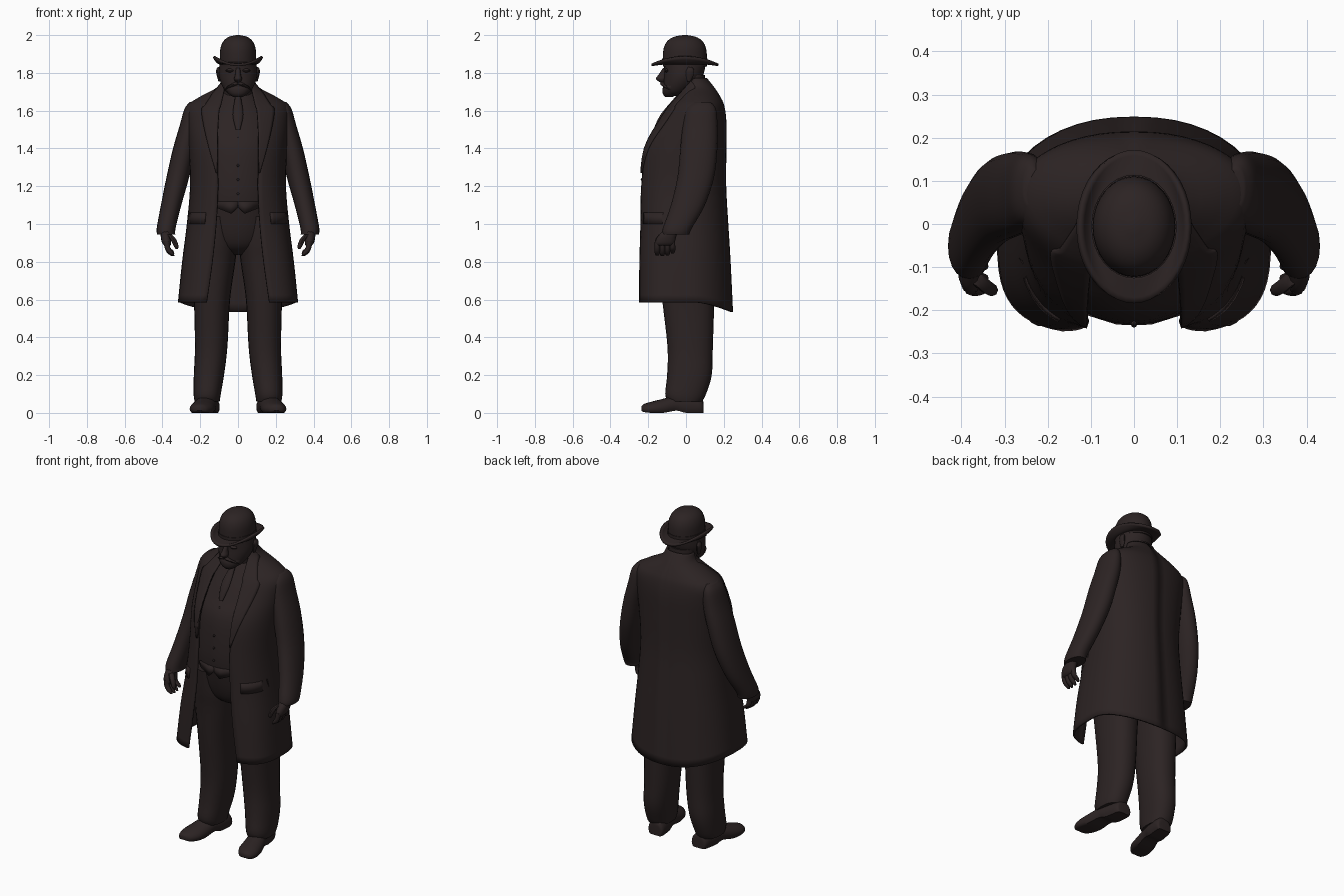
import bpy, bmesh, math

cloth = bpy.data.materials.new("dark brown")
cloth.diffuse_color = (0.025, 0.017, 0.017, 1)


def smooth_rows(keys, n=4):
    """Catmull-Rom interpolation through rows of numbers."""
    out = []
    for i in range(len(keys) - 1):
        p1, p2 = keys[i], keys[i + 1]
        p0, p3 = keys[max(i - 1, 0)], keys[min(i + 2, len(keys) - 1)]
        for k in range(n):
            t = k / n
            out.append([b + 0.5 * t * (c - a + t * (2 * a - 5 * b + 4 * c - d + t * (3 * (b - c) + d - a)))
                        for a, b, c, d in zip(p0, p1, p2, p3)])
    return out + [list(keys[-1])]


def power(v, e):
    return math.copysign(abs(v) ** e, v)


def loft(name, rings, closed=True, caps=True, mirror=False, thick=0, angle=50):
    bm = bmesh.new()
    vr = [[bm.verts.new(p) for p in r] for r in rings]
    m = len(vr[0])
    for a, b in zip(vr, vr[1:]):
        for j in range(m if closed else m - 1):
            k = (j + 1) % m
            bm.faces.new((a[j], a[k], b[k], b[j]))
    if closed and caps:
        bm.faces.new(vr[0])
        bm.faces.new(vr[-1])
    bmesh.ops.recalc_face_normals(bm, faces=bm.faces)
    me = bpy.data.meshes.new(name)
    bm.to_mesh(me)
    bm.free()
    me.materials.append(cloth)
    ob = bpy.data.objects.new(name, me)
    bpy.context.collection.objects.link(ob)
    if thick:
        s = ob.modifiers.new("thickness", "SOLIDIFY")
        s.thickness, s.offset = thick, 0
    if mirror:
        mm = ob.modifiers.new("mirror", "MIRROR")
        mm.merge_threshold = 0.0005
    bpy.ops.object.select_all(action='DESELECT')
    ob.select_set(True)
    bpy.context.view_layer.objects.active = ob
    bpy.ops.object.shade_smooth_by_angle(angle=math.radians(angle))
    return ob


def tube(name, keys, sides=24, e=1.0, mirror=False, n=4):
    """Level elliptical rings from rows of x, y, z, rx, ry."""
    rings = []
    for x, y, z, rx, ry in smooth_rows(keys, n):
        ang = [2 * math.pi * j / sides for j in range(sides)]
        rings.append([(x + rx * power(math.cos(a), e), y + ry * power(math.sin(a), e), z) for a in ang])
    return loft(name, rings, mirror=mirror)


# Coat: z, half width, front y, middle y, back y, front opening x, front roundness
COAT = smooth_rows([
    (1.77, 0.080, 0.025, 0.05, 0.105, 0.066, 1.0),
    (1.72, 0.105, -0.01, 0.06, 0.145, 0.075, 1.0),
    (1.665, 0.205, -0.05, 0.07, 0.18, 0.09, 1.0),
    (1.62, 0.262, -0.09, 0.07, 0.198, 0.10, 0.95),
    (1.54, 0.265, -0.145, 0.06, 0.208, 0.11, 0.9),
    (1.40, 0.255, -0.222, 0.04, 0.208, 0.112, 0.82),
    (1.20, 0.248, -0.242, 0.02, 0.207, 0.106, 0.75),
    (1.00, 0.265, -0.243, 0.01, 0.218, 0.115, 0.68),
    (0.80, 0.290, -0.247, 0.0, 0.231, 0.135, 0.6),
    (0.585, 0.312, -0.25, 0.0, 0.243, 0.165, 0.55)], 4)


def coat_front(row, x):
    """Point on the coat front at a given x."""
    z, rx, yf, yc, yb, xe, ef = row
    c = min(1, (x / rx) ** (1 / ef))
    return (x, yc + (yf - yc) * math.sqrt(1 - c * c) ** ef, z)


def coat_row(z):
    for a, b in zip(COAT, COAT[1:]):
        if a[0] >= z >= b[0]:
            t = (a[0] - z) / (a[0] - b[0])
            return [u + (v - u) * t for u, v in zip(a, b)]


rings = []
for row in COAT:
    z, rx, yf, yc, yb, xe, ef = row
    t0 = math.acos(min(1, (xe / rx) ** (1 / ef)))
    pts = []
    for j in range(13):
        t = t0 * (1 - j / 12)
        pts.append((rx * math.cos(t) ** ef, yc + (yf - yc) * math.sin(t) ** ef, z))
    for j in range(1, 13):
        t = math.pi / 2 * j / 12
        pts.append((rx * max(0, math.cos(t)) ** 0.9, yc + (yb - yc) * math.sin(t) ** 0.95, z))
    # hem dips at the back
    low = max(0, (0.9 - z) / 0.315)
    rings.append([(x, y, h - 0.05 * low * max(0, (y - 0.05) / 0.19) ** 1.5) for x, y, h in pts])
loft("coat", rings, closed=False, mirror=True, thick=0.012)


def coat_patch(name, rows, lift):
    """Raised strip on the coat front; rows of z, inner x, outer x."""
    out = []
    for z, x0, x1 in rows:
        pts = [coat_front(coat_row(z), x0 + (x1 - x0) * j / 6) for j in range(7)]
        out.append([(x, y - lift, h) for x, y, h in pts])
    loft(name, out, closed=False, mirror=True, thick=0.01)


coat_patch("lapel", smooth_rows([(1.755, 0.066, 0.078), (1.70, 0.075, 0.125), (1.63, 0.09, 0.172),
                                 (1.595, 0.10, 0.192), (1.45, 0.108, 0.165), (1.27, 0.108, 0.115)]), 0.011)
coat_patch("pocket_flap", [(1.06, 0.17, 0.254), (1.0, 0.175, 0.262)], 0.008)

# Waistcoat and its pointed hem
tube("waistcoat", [(0, 0.06, 1.72, 0.07, 0.05), (0, 0.06, 1.68, 0.10, 0.085), (0, 0.05, 1.60, 0.17, 0.14),
                   (0, 0.02, 1.50, 0.22, 0.175), (0, -0.015, 1.40, 0.225, 0.195),
                   (0, -0.025, 1.20, 0.225, 0.208), (0, -0.022, 1.085, 0.225, 0.205)], 32)
loft("waistcoat_point", [[(0, -0.23, 1.12), (0.04, -0.228, 1.12), (0.11, -0.206, 1.12)],
                         [(0.002, -0.23, 1.088), (0.035, -0.227, 1.055), (0.11, -0.204, 1.085)]],
     closed=False, mirror=True, thick=0.01)
for i in range(5):
    z = 1.16 + 0.075 * i
    y = -0.234 if z < 1.3 else -0.234 + (z - 1.3) * 0.35
    tube("waistcoat_button", [(0, y, z - 0.007, 0.002, 0.002), (0, y, z, 0.007, 0.006),
                              (0, y, z + 0.007, 0.002, 0.002)], 8)
tube("necktie", [(0, -0.165, 1.50, 0.012, 0.008), (0, -0.12, 1.58, 0.028, 0.014),
                 (0, -0.045, 1.67, 0.016, 0.014), (0, -0.02, 1.70, 0.022, 0.018)], 12)

# Trousers
tube("trouser_seat", [(0, 0, 1.11, 0.215, 0.205), (0, 0, 0.97, 0.205, 0.178), (0, 0, 0.88, 0.15, 0.14),
                      (0, 0, 0.835, 0.06, 0.07)], 32)
tube("trouser_leg", [(0.12, 0, 1.04, 0.10, 0.175), (0.125, 0, 0.90, 0.12, 0.16), (0.132, 0.005, 0.80, 0.118, 0.15),
                     (0.138, 0.012, 0.60, 0.096, 0.138), (0.142, 0.022, 0.35, 0.086, 0.12),
                     (0.154, 0.018, 0.20, 0.08, 0.118), (0.163, -0.002, 0.10, 0.072, 0.108),
                     (0.163, -0.005, 0.06, 0.066, 0.09)], 24, 0.88, True)

# Shoes: y, centre x, half width, bottom z, top z
rings = []
for y, x, w, z0, z1 in smooth_rows([(0.092, 0.145, 0.03, 0, 0.05), (0.08, 0.147, 0.05, 0, 0.085),
                                    (0.0, 0.158, 0.056, 0, 0.10), (-0.05, 0.168, 0.055, 0.012, 0.095),
                                    (-0.12, 0.183, 0.063, 0.0, 0.075), (-0.18, 0.194, 0.062, 0.0, 0.06),
                                    (-0.222, 0.202, 0.042, 0.004, 0.047), (-0.236, 0.205, 0.018, 0.012, 0.035)]):
    ang = [2 * math.pi * j / 20 for j in range(20)]
    rings.append([(x + w * math.cos(a), y, z0 + (z1 - z0) * max(0, 0.35 + 0.65 * math.sin(a))) for a in ang])
loft("shoe", rings, mirror=True)

# Sleeves and hands
tube("sleeve", [(0.235, 0.085, 1.645, 0.02, 0.045), (0.243, 0.08, 1.61, 0.04, 0.078),
                (0.255, 0.075, 1.52, 0.054, 0.092), (0.284, 0.068, 1.40, 0.06, 0.098),
                (0.318, 0.052, 1.25, 0.06, 0.097), (0.354, 0.010, 1.10, 0.054, 0.09),
                (0.380, -0.045, 0.98, 0.05, 0.077), (0.380, -0.055, 0.945, 0.048, 0.072)], 20, 0.92, True)
tube("palm", [(0.38, -0.075, 0.97, 0.028, 0.04), (0.382, -0.10, 0.935, 0.027, 0.05),
              (0.378, -0.112, 0.90, 0.024, 0.053), (0.374, -0.115, 0.885, 0.016, 0.045)], 14, 0.9, True)
for i in range(4):
    y = -0.152 + 0.027 * i
    drop = (0.004, 0, 0.003, 0.014)[i]
    tube("finger", [(0.379, y, 0.91, 0.014, 0.013), (0.374, y, 0.875, 0.015, 0.0145),
                    (0.358, y, 0.845 + drop, 0.016, 0.014), (0.344, y, 0.830 + drop, 0.007, 0.008)], 8, 1, True, 2)
tube("thumb", [(0.365, -0.125, 0.945, 0.014, 0.018), (0.343, -0.145, 0.92, 0.015, 0.017),
               (0.328, -0.153, 0.885, 0.013, 0.014), (0.324, -0.152, 0.868, 0.006, 0.007)], 8, 1, True, 2)

# Head with beard
tube("neck", [(0, 0.04, 1.65, 0.075, 0.065), (0, 0.03, 1.79, 0.08, 0.07)], 20)
tube("head", [(0, -0.065, 1.678, 0.025, 0.025), (0, -0.058, 1.692, 0.055, 0.055), (0, -0.042, 1.72, 0.078, 0.078),
              (0, -0.022, 1.76, 0.096, 0.096), (0, -0.01, 1.80, 0.102, 0.105),
              (0, -0.005, 1.86, 0.096, 0.112)], 28)
tube("beard", [(0, -0.09, 1.672, 0.025, 0.02), (0, -0.085, 1.69, 0.05, 0.038),
               (0, -0.075, 1.72, 0.07, 0.048), (0, -0.06, 1.745, 0.075, 0.045)], 20)
tube("nose", [(0, -0.112, 1.825, 0.011, 0.010), (0, -0.122, 1.79, 0.015, 0.024), (0, -0.131, 1.768, 0.021, 0.029),
              (0, -0.124, 1.75, 0.012, 0.014)], 12)
tube("moustache", [(0.004, -0.124, 1.752, 0.012, 0.010), (0.018, -0.122, 1.74, 0.020, 0.015),
                   (0.042, -0.108, 1.727, 0.018, 0.014), (0.062, -0.088, 1.712, 0.005, 0.006)], 10, 1, True)
tube("eyebrow", [(0.04, -0.101, 1.803, 0.010, 0.006), (0.04, -0.104, 1.812, 0.026, 0.012),
                 (0.04, -0.101, 1.822, 0.012, 0.006)], 10, 1, True)
tube("ear", [(0.098, 0.015, 1.755, 0.006, 0.010), (0.102, 0.02, 1.785, 0.010, 0.020),
             (0.105, 0.022, 1.812, 0.011, 0.022), (0.102, 0.022, 1.832, 0.005, 0.010)], 10, 1, True)

# Hat: domed crown, band and a brim curled up at the sides
tube("hat_crown", [(0, -0.006, 1.835, 0.096, 0.116), (0, -0.006, 1.88, 0.096, 0.117), (0, -0.006, 1.93, 0.093, 0.112),
                   (0, -0.006, 1.967, 0.078, 0.094), (0, -0.006, 1.99, 0.050, 0.060),
                   (0, -0.006, 2.0, 0.010, 0.012)], 32)
tube("hat_band", [(0, -0.006, 1.845, 0.099, 0.119), (0, -0.006, 1.875, 0.099, 0.120)], 32)
rings = []
for s in range(6):
    t = s / 5
    ring = []
    for j in range(40):
        a = 2 * math.pi * j / 40
        c2 = math.cos(a) ** 2
        ring.append(((0.09 + 0.038 * t) * math.cos(a), -0.006 + (0.11 + 0.067 * t) * math.sin(a),
                     1.852 - 0.010 * t + 0.045 * c2 * t * t))
    rings.append(ring)
loft("hat_brim", rings, caps=False, thick=0.013)
